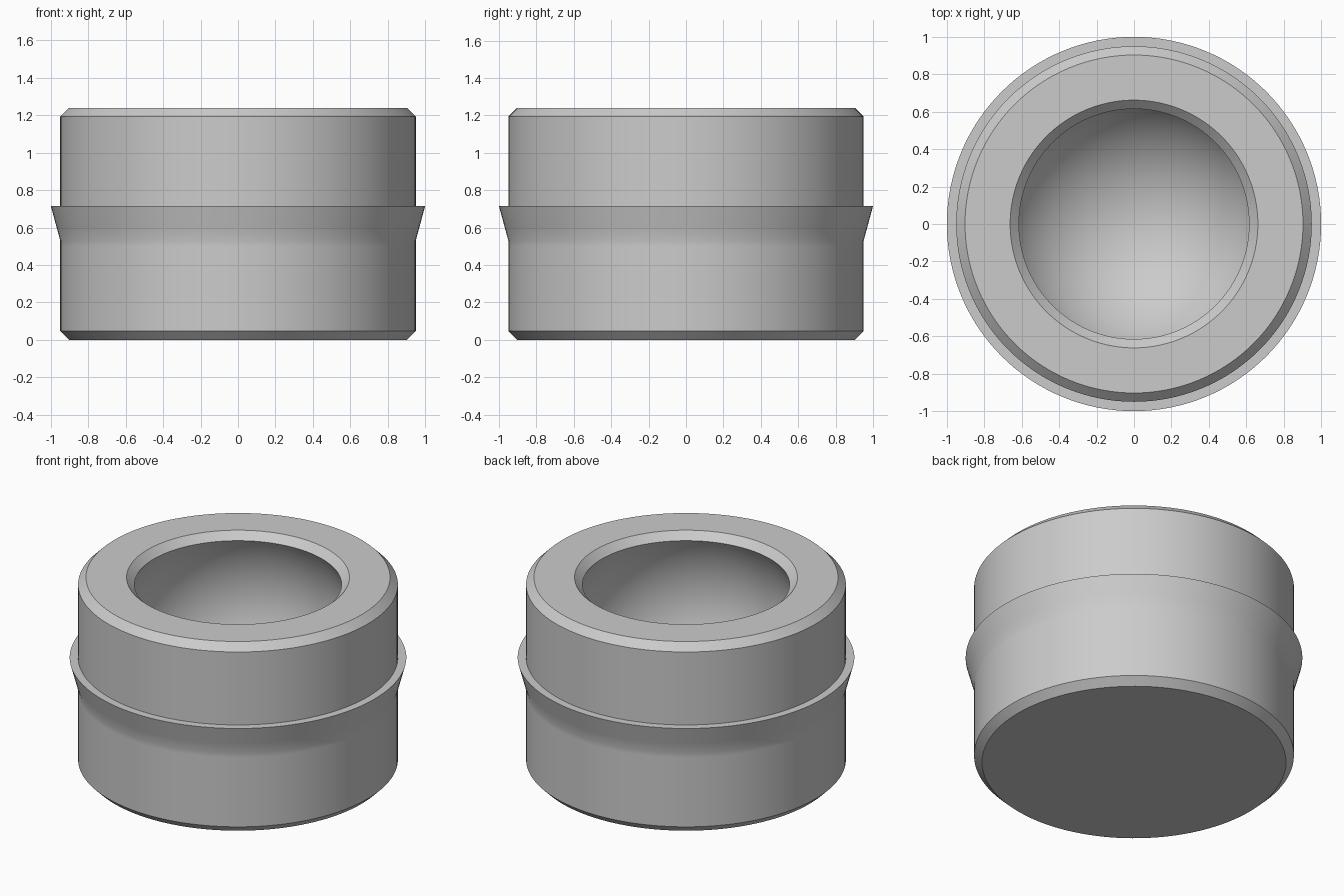
import bpy, bmesh, math

cube = bpy.data.objects.get("Cube")
if cube:
    bpy.data.objects.remove(cube, do_unlink=True)

SEGMENTS = 128
HEIGHT = 1.24
BODY_R = 0.95
BEVEL = 0.047
RIM_R = 0.615                  # narrowest part of the opening
RIM_Z = HEIGHT - BEVEL
SOCKET_R = 0.725               # ball-shaped cavity, wider than its opening
SOCKET_Z = RIM_Z - math.sqrt(SOCKET_R ** 2 - RIM_R ** 2)

# Single grey metal
steel = bpy.data.materials.new("Grey steel")
steel.use_nodes = True
grey = (0.6, 0.6, 0.6, 1.0)
steel.diffuse_color = grey
steel.node_tree.nodes["Principled BSDF"].inputs["Base Color"].default_value = grey

# Outer wall profile (radius, height): base, chamfer, flared collar, top, mouth
profile = [
    (0, 0), (BODY_R - BEVEL, 0), (BODY_R, BEVEL),
    (BODY_R, 0.50), (BODY_R, 0.53), (0.969, 0.60),
    (1.0, 0.715), (BODY_R, 0.715),
    (BODY_R, RIM_Z), (BODY_R - BEVEL, HEIGHT),
    (RIM_R + BEVEL, HEIGHT), (RIM_R, RIM_Z),
]

# Spherical socket from the mouth down to its bottom
start = math.acos(RIM_R / SOCKET_R)
STEPS = 36
for i in range(1, STEPS + 1):
    a = start + (-math.pi / 2 - start) * i / STEPS
    profile.append((max(0.0, SOCKET_R * math.cos(a)),
                    SOCKET_Z + SOCKET_R * math.sin(a)))

# Revolve the profile around the vertical axis
bm = bmesh.new()
verts = [bm.verts.new((r, 0, z)) for r, z in profile]
edges = [bm.edges.new(pair) for pair in zip(verts, verts[1:])]
bmesh.ops.spin(bm, geom=verts + edges, cent=(0, 0, 0), axis=(0, 0, 1),
               angle=2 * math.pi, steps=SEGMENTS)
bmesh.ops.remove_doubles(bm, verts=bm.verts, dist=0.0005)
bmesh.ops.recalc_face_normals(bm, faces=bm.faces)

mesh = bpy.data.meshes.new("socket_housing")
bm.to_mesh(mesh)
bm.free()
mesh.materials.append(steel)
housing = bpy.data.objects.new("socket_housing", mesh)
bpy.context.collection.objects.link(housing)

# Smooth walls with crisp chamfer edges
bpy.ops.object.select_all(action='DESELECT')
housing.select_set(True)
bpy.context.view_layer.objects.active = housing
bpy.ops.object.shade_smooth_by_angle(angle=math.radians(30))
